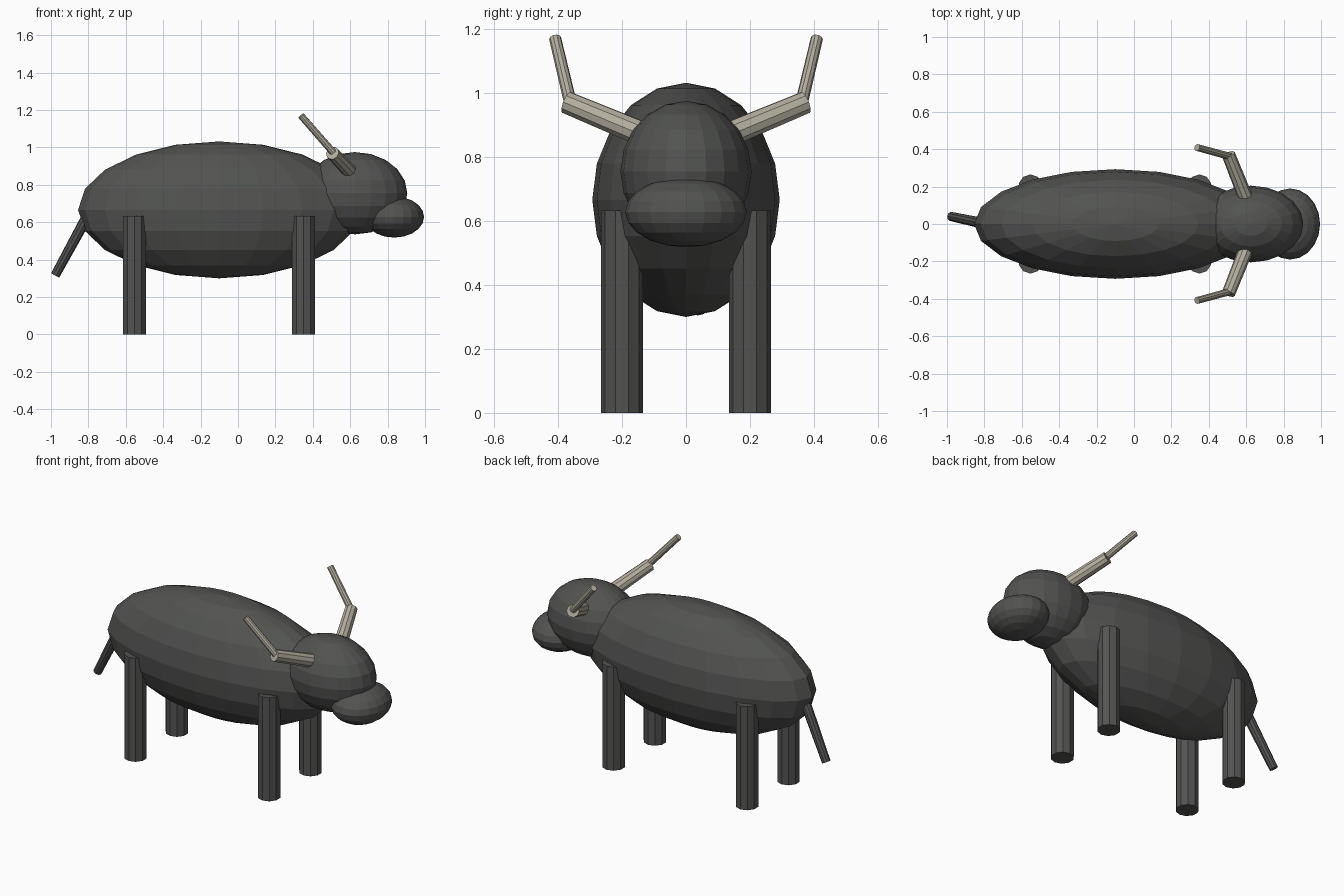
import bpy
from mathutils import Vector

if "Cube" in bpy.data.objects:
    bpy.data.objects.remove(bpy.data.objects["Cube"])


def material(name, color):
    m = bpy.data.materials.new(name)
    m.diffuse_color = (*color, 1)
    m.use_nodes = True
    m.node_tree.nodes["Principled BSDF"].inputs["Base Color"].default_value = m.diffuse_color
    return m


hide = material("dark_hide", (0.085, 0.088, 0.083))
bone = material("horn", (0.45, 0.42, 0.34))


def ellipsoid(name, center, radii, mat):
    bpy.ops.mesh.primitive_uv_sphere_add(segments=20, ring_count=10, radius=1, location=center)
    ob = bpy.context.object
    ob.name = name
    ob.scale = radii
    bpy.ops.object.transform_apply(location=False, rotation=False, scale=True)
    ob.data.materials.append(mat)


def rod(name, start, end, r1, r2, mat):
    a, b = Vector(start), Vector(end)
    d = b - a
    bpy.ops.mesh.primitive_cone_add(vertices=10, radius1=r1, radius2=r2,
                                    depth=d.length, location=(a + b) / 2)
    ob = bpy.context.object
    ob.name = name
    ob.rotation_euler = Vector((0, 0, 1)).rotation_difference(d).to_euler()
    ob.data.materials.append(mat)


# Body, head and muzzle
ellipsoid("body", (-0.1, 0, 0.666), (0.755, 0.293, 0.366), hide)
ellipsoid("head", (0.625, 0, 0.755), (0.28, 0.205, 0.22), hide)
ellipsoid("muzzle", (0.835, 0, 0.628), (0.16, 0.19, 0.11), hide)

# Tail
rod("tail", (-0.79, 0.0, 0.66), (-0.977, 0.04, 0.317), 0.03, 0.025, hide)

# Legs and two-part horns, on both sides
for side, s in (("left", 1), ("right", -1)):
    for end, x in (("front", 0.35), ("rear", -0.553)):
        rod(f"{end}_leg_{side}", (x, 0.2 * s, 0), (x, 0.2 * s, 0.633), 0.065, 0.065, hide)
    rod(f"horn_base_{side}", (0.605, 0.12 * s, 0.865), (0.505, 0.372 * s, 0.97), 0.04, 0.036, bone)
    rod(f"horn_tip_{side}", (0.51, 0.362 * s, 0.972), (0.337, 0.409 * s, 1.17), 0.02, 0.019, bone)
